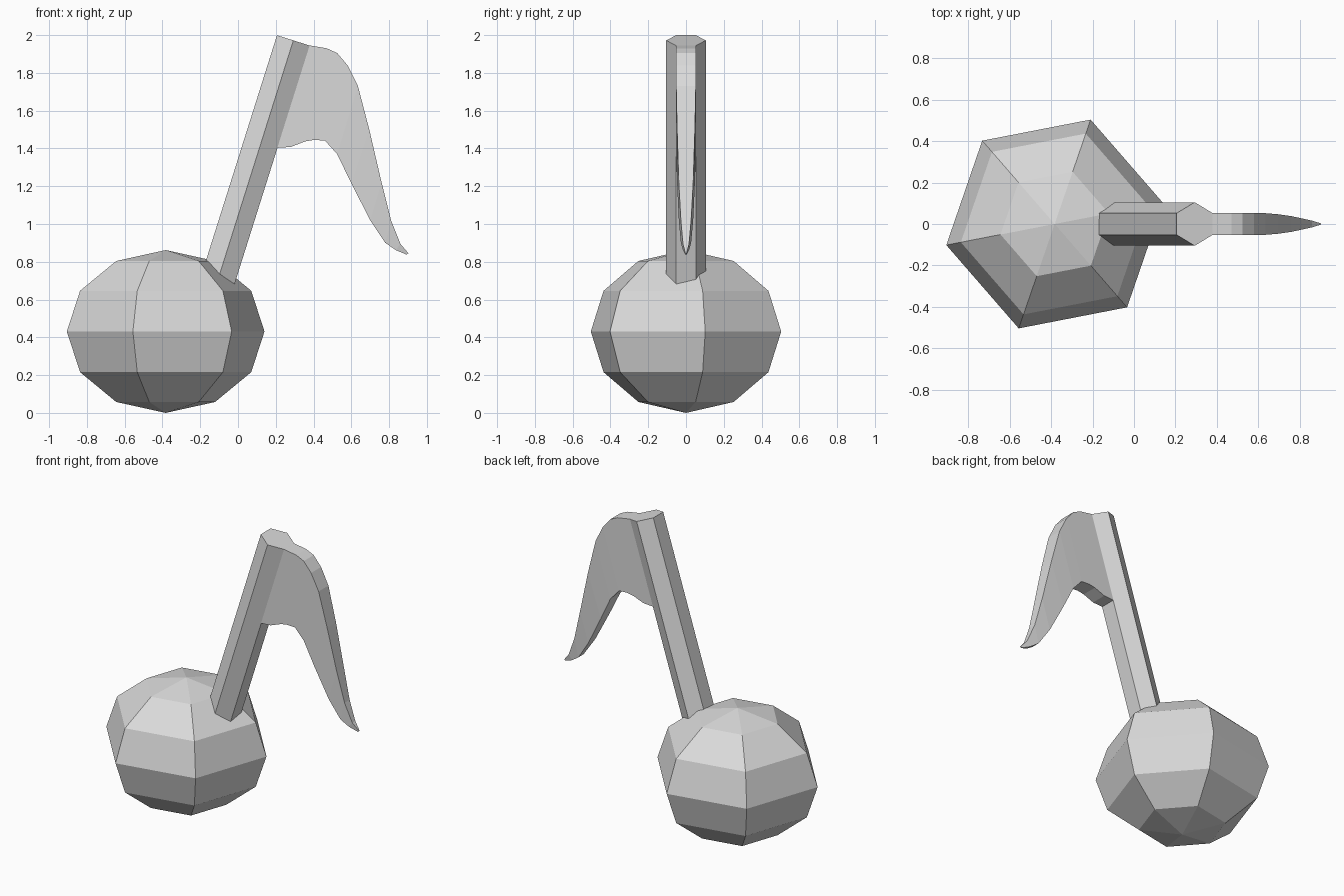
import bpy, bmesh, math
from mathutils import Vector

cube = bpy.data.objects.get("Cube")
if cube:
    bpy.data.objects.remove(cube, do_unlink=True)

grey = bpy.data.materials.new("light grey")
grey.use_nodes = True
GREY = (0.7, 0.7, 0.7, 1)
grey.diffuse_color = GREY
grey.node_tree.nodes["Principled BSDF"].inputs["Base Color"].default_value = GREY


def add_object(name, bm):
    bmesh.ops.recalc_face_normals(bm, faces=bm.faces)
    mesh = bpy.data.meshes.new(name)
    bm.to_mesh(mesh)
    bm.free()
    mesh.materials.append(grey)
    obj = bpy.data.objects.new(name, mesh)
    bpy.context.collection.objects.link(obj)
    return obj


# Note head: squashed six-sided ball
bm = bmesh.new()
bmesh.ops.create_uvsphere(bm, u_segments=6, v_segments=6, radius=1)
head = add_object("note_head", bm)
head.scale = (0.533, 0.533, 0.431)
head.rotation_euler.z = math.radians(-19)
head.location = (-0.383, 0, 0.431)

# Stem: leaning hexagonal rod with corners to the sides, its foot sunk into the head
top = Vector((0.293, 0, 1.972))
tilt = math.radians(17.5)
length = 1.42
bm = bmesh.new()
bmesh.ops.create_cone(bm, cap_ends=True, segments=6, radius1=0.105, radius2=0.105, depth=length)
stem = add_object("stem", bm)
stem.rotation_euler.y = tilt
stem.location = top - Vector((math.sin(tilt), 0, math.cos(tilt))) * length / 2

# Flag: cross-sections as upper x, z, lower x, z, half thickness
sections = [
    (0.36, 1.945, 0.19, 1.402, 0.053),
    (0.38, 1.945, 0.28, 1.408, 0.053),
    (0.47, 1.93, 0.355, 1.437, 0.053),
    (0.525, 1.905, 0.40, 1.445, 0.053),
    (0.58, 1.84, 0.46, 1.442, 0.053),
    (0.635, 1.73, 0.525, 1.37, 0.052),
    (0.695, 1.50, 0.60, 1.215, 0.047),
    (0.76, 1.22, 0.70, 1.02, 0.038),
    (0.81, 1.02, 0.78, 0.90, 0.027),
    (0.86, 0.895, 0.835, 0.862, 0.016),
    (0.902, 0.845, 0.892, 0.838, 0.003),
]
bm = bmesh.new()
rings = []
for ux, uz, lx, lz, t in sections:
    corners = ((ux, -t, uz), (ux, t, uz), (lx, t, lz), (lx, -t, lz))
    rings.append([bm.verts.new(c) for c in corners])
for a, b in zip(rings, rings[1:]):
    for i in range(4):
        j = (i + 1) % 4
        bm.faces.new((a[i], a[j], b[j], b[i]))
bm.faces.new(rings[0])
bm.faces.new(rings[-1])
add_object("flag", bm)
